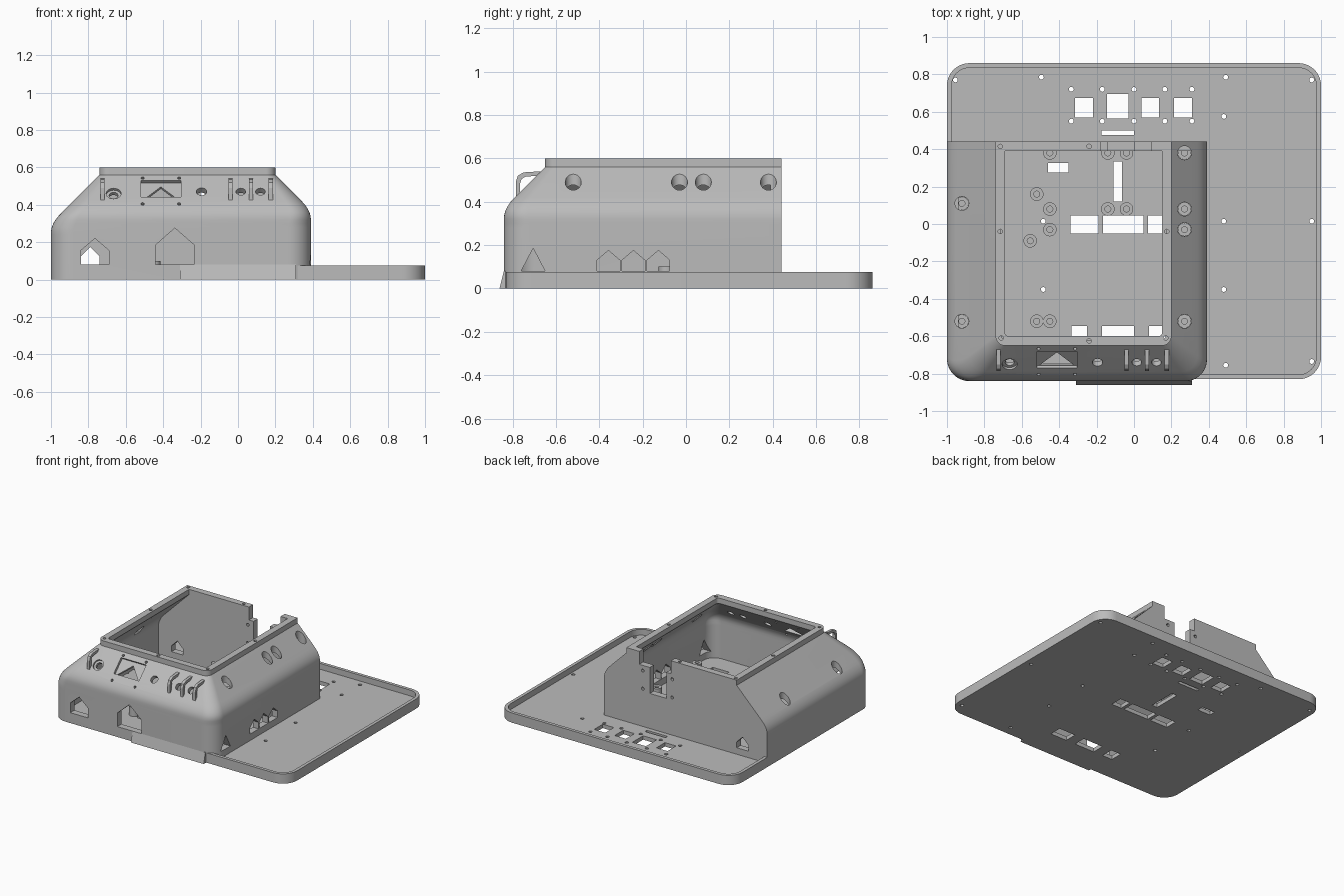
import bpy, bmesh, math
from mathutils import Matrix, Vector

cube = bpy.data.objects.get("Cube")
if cube:
    bpy.data.objects.remove(cube, do_unlink=True)

grey = bpy.data.materials.new("plain grey")
grey.use_nodes = True
colour = (0.5, 0.5, 0.5, 1)
grey.diffuse_color = colour
grey.node_tree.nodes["Principled BSDF"].inputs["Base Color"].default_value = colour

AXES = {"x": lambda a, b, t: (t, a, b),
        "y": lambda a, b, t: (a, t, b),
        "z": lambda a, b, t: (a, b, t)}


def stack(bm, rings):
    """Closed solid through a list of equal rings."""
    rows = [[bm.verts.new(p) for p in ring] for ring in rings]
    n = len(rows[0])
    for low, high in zip(rows, rows[1:]):
        for i in range(n):
            j = (i + 1) % n
            bm.faces.new((low[i], low[j], high[j], high[i]))
    bm.faces.new(rows[0][::-1])
    bm.faces.new(rows[-1])


def prism(bm, pts, lo, hi, axis="z", matrix=Matrix()):
    put = AXES[axis]
    stack(bm, [[matrix @ Vector(put(a, b, t)) for a, b in pts] for t in (lo, hi)])


def circle(x, y, r, n=24):
    return [(x + r * math.cos(2 * math.pi * i / n),
             y + r * math.sin(2 * math.pi * i / n)) for i in range(n)]


def rect(x0, x1, y0, y1):
    return [(x0, y0), (x1, y0), (x1, y1), (x0, y1)]


def house(x0, x1, z0, shoulder, peak):
    return [(x0, z0), (x1, z0), (x1, shoulder), ((x0 + x1) / 2, peak), (x0, shoulder)]


def rounded(x0, x1, y0, y1, front, back, n=10):
    pts = []
    for k, (x, y, r, sx, sy) in enumerate(((x0, y0, front, 1, 1), (x1, y0, front, -1, 1),
                                           (x1, y1, back, -1, -1), (x0, y1, back, 1, -1))):
        for i in range(n + 1 if r else 1):
            a = math.pi * (1 + k / 2) + math.pi / 2 * i / n
            pts.append((x + sx * r + r * math.cos(a), y + sy * r + r * math.sin(a)))
    return pts


def finish(bm, name):
    bmesh.ops.recalc_face_normals(bm, faces=bm.faces)
    mesh = bpy.data.meshes.new(name)
    bm.to_mesh(mesh)
    bm.free()
    mesh.materials.append(grey)
    ob = bpy.data.objects.new(name, mesh)
    bpy.context.collection.objects.link(ob)
    return ob


def cut(ob, bm):
    """Subtract the solids in bm from ob and bake the result."""
    cutter = finish(bm, "cutter")
    cutter.hide_render = True
    mod = ob.modifiers.new("cut", "BOOLEAN")
    mod.operation, mod.solver, mod.object = "DIFFERENCE", "EXACT", cutter
    mod.use_self = True
    graph = bpy.context.evaluated_depsgraph_get()
    mesh = bpy.data.meshes.new_from_object(ob.evaluated_get(graph))
    ob.modifiers.clear()
    ob.data = mesh
    bpy.data.objects.remove(cutter, do_unlink=True)


def smooth(ob):
    bpy.ops.object.select_all(action="DESELECT")
    ob.select_set(True)
    bpy.context.view_layer.objects.active = ob
    bpy.ops.object.shade_smooth_by_angle(angle=math.radians(30))


# Base tray with a low rim
FLOOR = 0.03
bm = bmesh.new()
prism(bm, rounded(-1, 1, -0.83, 0.86, 0.12, 0.12), 0, 0.075)
tray = finish(bm, "base_tray")
bm = bmesh.new()
prism(bm, rounded(-0.975, 0.975, -0.805, 0.835, 0.095, 0.095), FLOOR, 0.2)
cut(tray, bm)

# Tray slots and screw holes
bm = bmesh.new()
slots = [(-0.315, -0.22, 0.57, 0.675), (-0.145, -0.03, 0.565, 0.695), (0.04, 0.135, 0.57, 0.675),
         (0.215, 0.31, 0.57, 0.675), (-0.175, 0, 0.475, 0.5), (-0.46, -0.35, 0.275, 0.325),
         (-0.11, -0.065, 0.12, 0.335), (-0.34, -0.19, -0.05, 0.045), (-0.165, 0.05, -0.05, 0.045),
         (0.075, 0.16, -0.05, 0.045), (-0.335, -0.25, -0.64, -0.545), (-0.17, 0, -0.64, -0.545),
         (0.08, 0.22, -0.64, -0.545)]
for s in slots:
    prism(bm, rect(*s), -0.1, 0.1)
holes = [(x, y) for x in (-0.335, -0.17, 0, 0.165, 0.31) for y in (0.55, 0.72)]
holes += [(x, y) for x in (-0.955, 0.95) for y in (-0.735, 0.015, 0.77)]
holes += [(x, y) for x in (-0.485, 0.48) for y in (-0.35, 0.015)]
holes += [(-0.495, 0.785), (0.49, 0.785), (0.48, 0.575), (0.49, -0.755)]
for x, y in holes:
    prism(bm, circle(x, y, 0.013, 12), -0.1, 0.1)
cut(tray, bm)
smooth(tray)

# Screw standoffs on the tray floor
SIDE_BORES = [(0.27, y) for y in (0.38, 0.08, -0.03, -0.52)] + [(-0.92, 0.11), (-0.92, -0.52)]
posts = SIDE_BORES + [(-0.45, y) for y in (0.38, 0.08, -0.03, -0.52)]
posts += [(x, y) for x in (-0.14, -0.04) for y in (0.38, 0.08)]
posts += [(-0.52, 0.16), (-0.555, -0.09), (-0.52, -0.52)]
for x, y in posts:
    bm = bmesh.new()
    prism(bm, circle(x, y, 0.036), FLOOR - 0.01, 0.1)
    post = finish(bm, "standoff")
    bm = bmesh.new()
    prism(bm, circle(x, y, 0.016, 16), FLOOR + 0.01, 0.2)
    cut(post, bm)
    smooth(post)


# Housing: upright walls that bend into 45 degree slopes below a collar
def bend(t, soft=0.05):
    if t < -soft:
        return 0
    return t if t > soft else (t + soft) ** 2 / (4 * soft)


def shell_rings(off, lo, hi):
    levels = [lo] + [0.24 + 0.02 * i for i in range(10)] + [0.5, 0.56, hi]
    rings = []
    for z in levels:
        h = min(z, 0.56)
        r = 0.12 - 0.07 * min(1, max(0, (h - 0.3) / 0.26)) - off * 0.6
        pts = rounded(-1 + bend(h - 0.30) + off, 0.39 - bend(h - 0.37) - off,
                      -0.84 + bend(h - 0.37) + off, 0.44 - off, r, 0)
        rings.append([(x, y, z) for x, y in pts])
    return rings


bm = bmesh.new()
stack(bm, shell_rings(0, 0, 0.6))
housing = finish(bm, "housing")
bm = bmesh.new()
stack(bm, shell_rings(0.05, -0.1, 0.7))
cut(housing, bm)

# Gabled ports in the walls
bm = bmesh.new()
prism(bm, house(-0.84, -0.69, 0.08, 0.155, 0.22), -0.9, -0.75, "y")
prism(bm, house(-0.44, -0.235, 0.08, 0.185, 0.275), -0.9, -0.75, "y")
prism(bm, house(-0.84, -0.74, 0.08, 0.125, 0.175), 0.35, 0.5, "y")
for y in (-0.41, -0.295, -0.18):
    prism(bm, house(y, y + 0.105, 0.08, 0.13, 0.175), 0.3, 0.45, "x")
prism(bm, [(-0.76, 0.08), (-0.65, 0.08), (-0.705, 0.185)], 0.3, 0.45, "x")
# Screwdriver bores through the slopes, collar screw holes
for x, y in SIDE_BORES:
    prism(bm, circle(x, y, 0.037), 0.3, 0.7)
for x, y in ((-0.715, 0.415), (-0.24, 0.415), (-0.715, -0.04), (0.175, -0.04),
             (-0.71, -0.61), (-0.24, -0.625), (0.17, -0.61)):
    prism(bm, circle(x, y, 0.012, 12), 0.54, 0.7)
# Small holes beside the rear notch
for x in (-0.19, 0.06):
    for z in (0.32, 0.46):
        prism(bm, circle(x, z, 0.012, 12), 0.35, 0.5, "y")
# Stepped rear notch
prism(bm, [(-0.14, 0.3), (0, 0.3), (0, 0.5), (0.09, 0.5), (0.09, 0.7), (-0.18, 0.7),
           (-0.18, 0.5), (-0.14, 0.5)], 0.35, 0.5, "y")
cut(housing, bm)


# Openings square to the front slope
def slope(x, z):
    s = math.sqrt(0.5)
    m = Matrix(((1, 0, 0), (0, s, -s), (0, s, s))).to_4x4()
    return Matrix.Translation((x, z - 1.21, z)) @ m


bm = bmesh.new()
window = slope(-0.4125, 0.485)
prism(bm, rect(-0.107, 0.107, -0.063, 0.063), -0.02, 0.1, "z", window)
prism(bm, circle(0, 0, 0.04), -0.015, 0.05, "z", slope(-0.665, 0.46))
cut(housing, bm)
bm = bmesh.new()
prism(bm, [(-0.09, -0.06), (0.09, -0.06), (0, 0.035)], -0.1, 0.05, "z", window)
for x, z, r in ((-0.665, 0.46, 0.024), (-0.195, 0.47, 0.028), (0.015, 0.47, 0.026),
                (0.12, 0.47, 0.026), (-0.51, 0.405, 0.009), (-0.315, 0.405, 0.009),
                (-0.51, 0.543, 0.009), (-0.315, 0.543, 0.009)):
    prism(bm, circle(0, 0, r, 20), -0.1, 0.05, "z", slope(x, z))
cut(housing, bm)
smooth(housing)

# Thin hoops standing out from the front slope
outer = [(-0.785, 0.415), (-0.785, 0.49), (-0.775, 0.52), (-0.75, 0.535), (-0.67, 0.54)]
inner = [(-0.68, 0.52), (-0.74, 0.515), (-0.758, 0.505), (-0.765, 0.485), (-0.765, 0.435)]
for x in (-0.725, -0.04, 0.07, 0.175):
    bm = bmesh.new()
    prism(bm, outer + inner, x - 0.011, x + 0.011, "x")
    finish(bm, "front_hoop")

# Tapered foot along the front edge
bm = bmesh.new()
prism(bm, [(-0.86, 0), (-0.84, 0.08), (-0.8, 0.08), (-0.8, 0)], -0.31, 0.31, "x")
finish(bm, "front_foot")
